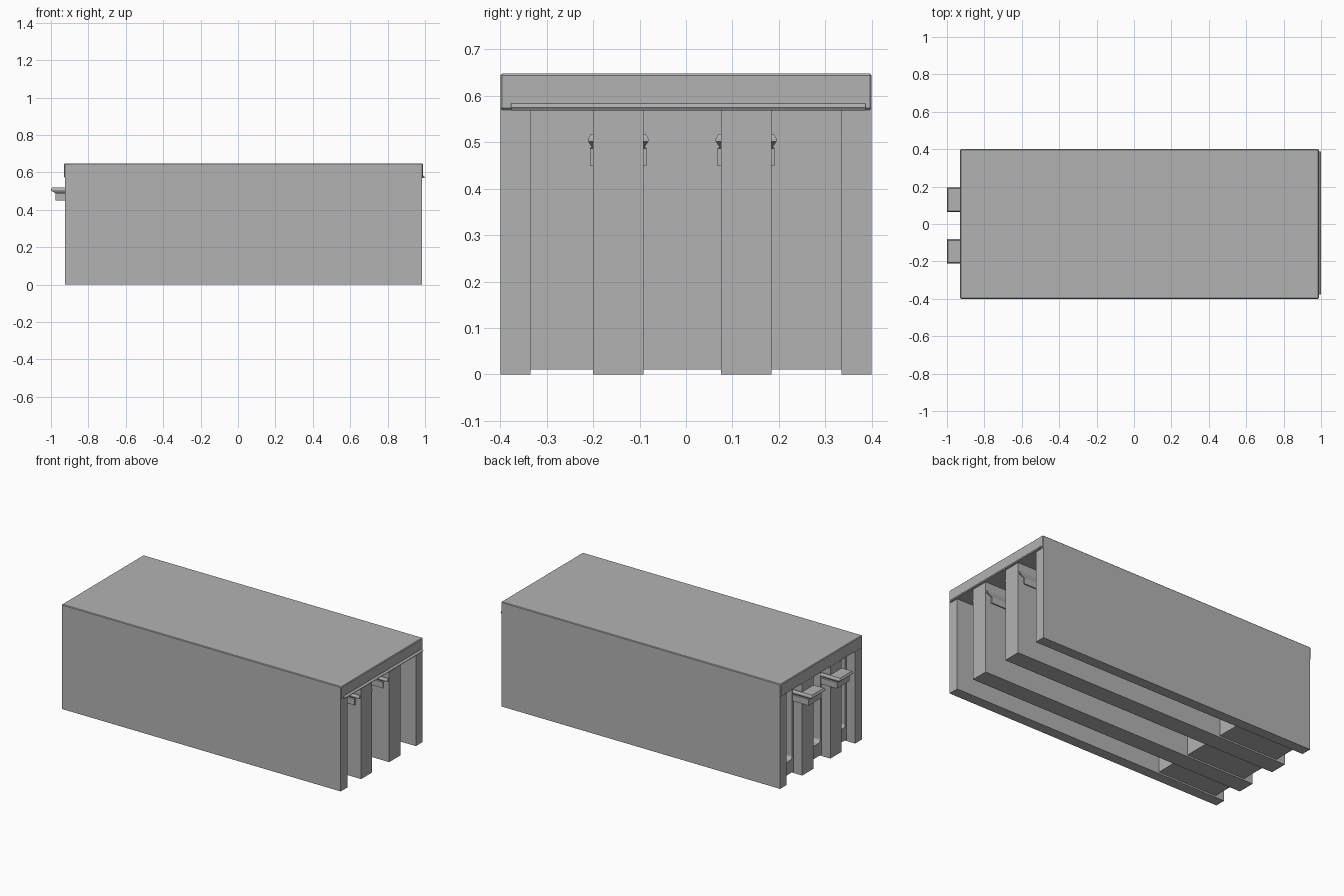
import bpy, bmesh

if "Cube" in bpy.data.objects:
    bpy.data.objects.remove(bpy.data.objects["Cube"], do_unlink=True)

grey = bpy.data.materials.new("plain_grey")
grey.use_nodes = True
grey.diffuse_color = (0.45, 0.45, 0.45, 1)
grey.node_tree.nodes["Principled BSDF"].inputs["Base Color"].default_value = (0.45, 0.45, 0.45, 1)


def loft(name, levels):
    """Closed solid through stacked rectangles (x0, x1, y0, y1, z)."""
    bm = bmesh.new()
    rings = [[bm.verts.new(p) for p in ((a, c, z), (b, c, z), (b, d, z), (a, d, z))]
             for a, b, c, d, z in levels]
    bm.faces.new(rings[0][::-1])
    bm.faces.new(rings[-1])
    for low, high in zip(rings, rings[1:]):
        for i in range(4):
            j = (i + 1) % 4
            bm.faces.new((low[i], low[j], high[j], high[i]))
    mesh = bpy.data.meshes.new(name)
    bm.to_mesh(mesh)
    bm.free()
    mesh.materials.append(grey)
    obj = bpy.data.objects.new(name, mesh)
    bpy.context.collection.objects.link(obj)
    return obj


def box(name, x0, x1, y0, y1, z0, z1):
    return loft(name, [(x0, x1, y0, y1, z0), (x0, x1, y0, y1, z1)])


def apply(obj, mod):
    bpy.context.view_layer.objects.active = obj
    bpy.ops.object.modifier_apply(modifier=mod.name)


def round_edges(obj, width, segments):
    mod = obj.modifiers.new("round", "BEVEL")
    mod.width, mod.segments = width, segments
    apply(obj, mod)


BACK, FRONT, CEILING = -0.925, 0.984, 0.57
inner_walls = [(-0.2, -0.092), (0.075, 0.184)]
channels = [(-0.335, -0.2), (-0.092, 0.075), (0.184, 0.335)]

# Roof slab, slightly overhanging both ends
roof = box("roof", -0.929, 0.988, -0.4, 0.4, CEILING, 0.648)
round_edges(roof, 0.004, 1)

# Outer and inner walls
for i, (y0, y1) in enumerate([(-0.4, -0.335), *inner_walls, (0.335, 0.4)]):
    box(f"wall_{i + 1}", BACK, FRONT, y0, y1, 0, CEILING + 0.005)

# Hooked rails wrapping each inner wall and projecting at one end
for i, (y0, y1) in enumerate(inner_walls):
    def ring(x0, x1, out, z):
        return (x0, x1, y0 - out, y1 + out, z)
    loft(f"hook_rail_{i + 1}", [
        ring(-0.975, 0.945, 0.007, 0.449), ring(-0.975, 0.945, 0.007, 0.487),
        ring(-0.978, 0.95, 0.003, 0.49), ring(-1.0, 0.98, 0.011, 0.502),
        ring(-1.0, 0.98, 0.011, 0.508), ring(-0.995, 0.978, 0.005, 0.518)])

# Hollow blocks closing the channels, each with a rounded pocket
for i, (y0, y1) in enumerate(channels):
    block = box(f"channel_block_{i + 1}", -0.865, -0.46, y0, y1, 0.01, CEILING)
    cutter = box("pocket_cutter", -1.0, -0.49, y0 + 0.012, y1 - 0.012, 0.09, 0.556)
    round_edges(cutter, 0.02, 4)
    cut = block.modifiers.new("pocket", "BOOLEAN")
    cut.operation, cut.object, cut.solver = "DIFFERENCE", cutter, "EXACT"
    apply(block, cut)
    bpy.data.objects.remove(cutter, do_unlink=True)

# Thin lip strip under the roof edge
loft("lip_strip", [(0.98, 0.996, -0.377, 0.387, 0.569),
                   (0.98, 1.0, -0.377, 0.387, 0.575),
                   (0.98, 0.99, -0.377, 0.387, 0.584)])
